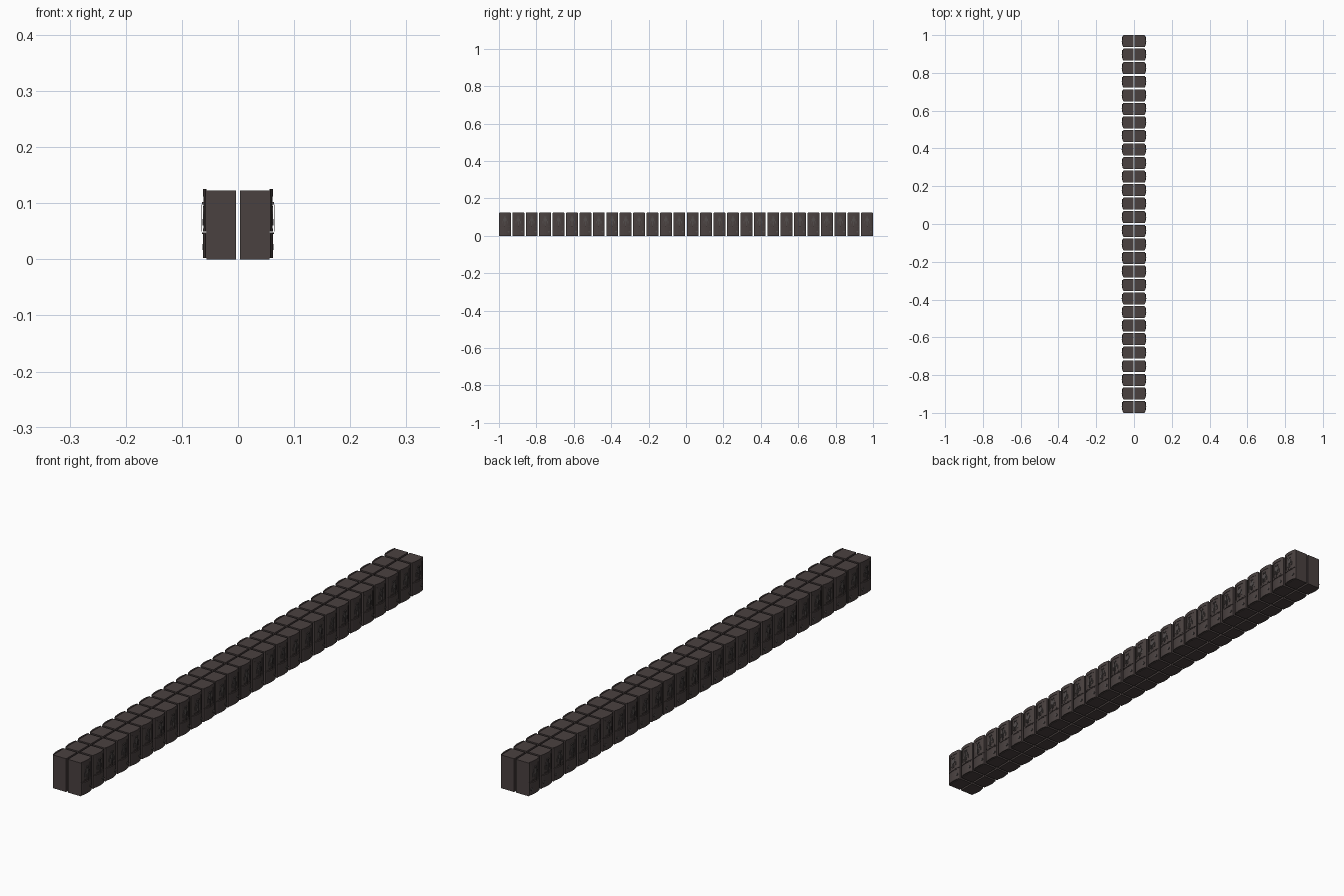
import bpy, bmesh, math
from mathutils import Vector

if "Cube" in bpy.data.objects:
    bpy.data.objects.remove(bpy.data.objects["Cube"])

COUNT, WIDTH = 28, 0.0635
PITCH = (2 - WIDTH) / (COUNT - 1)
Y0 = -1 + WIDTH / 2          # centre of the first cabinet


def material(name, c):
    m = bpy.data.materials.new(name)
    m.diffuse_color = (*c, 1)
    m.use_nodes = True
    m.node_tree.nodes["Principled BSDF"].inputs["Base Color"].default_value = m.diffuse_color
    return m


DARK = material("dark_brown", (0.068, 0.053, 0.051))
TRIM = material("trim_grey", (0.085, 0.075, 0.073))


def finish(name, bm, mat):
    """Mesh -> object, mirrored to the back row and repeated along the row."""
    bmesh.ops.recalc_face_normals(bm, faces=bm.faces)
    me = bpy.data.meshes.new(name)
    bm.to_mesh(me)
    bm.free()
    me.materials.append(mat)
    ob = bpy.data.objects.new(name, me)
    bpy.context.collection.objects.link(ob)
    mod = ob.modifiers.new("back_to_back", 'MIRROR')
    mod.use_clip = False
    mod.use_mirror_merge = False
    arr = ob.modifiers.new("row", 'ARRAY')
    arr.count = COUNT
    arr.use_relative_offset = False
    arr.use_constant_offset = True
    arr.constant_offset_displace = (0, PITCH, 0)
    return ob


def add_prism(bm, pts, z0, z1):
    """Extrude an (x, y) outline from z0 to z1."""
    face = bm.faces.new([bm.verts.new((x, Y0 + y, z0)) for x, y in pts])
    ext = bmesh.ops.extrude_face_region(bm, geom=[face])
    vs = [v for v in ext["geom"] if isinstance(v, bmesh.types.BMVert)]
    bmesh.ops.translate(bm, verts=vs, vec=(0, 0, z1 - z0))


def box(bm, x0, x1, y0, y1, z0, z1):
    add_prism(bm, [(x0, y0), (x1, y0), (x1, y1), (x0, y1)], z0, z1)


def bow(back, edge, mid, half, n=8):
    """Outline flat at the back and bowed out at the front."""
    pts = [(back, -half)]
    for i in range(n + 1):
        t = -1 + 2 * i / n
        pts.append((edge + (mid - edge) * (1 - t * t), t * half))
    return pts + [(back, half)]


def disc(bm, x, y, z, r, depth, n=12):
    ring = [bm.verts.new((x, Y0 + y + r * math.cos(a), z + r * math.sin(a)))
            for a in (2 * math.pi * i / n for i in range(n))]
    ext = bmesh.ops.extrude_face_region(bm, geom=[bm.faces.new(ring)])
    vs = [v for v in ext["geom"] if isinstance(v, bmesh.types.BMVert)]
    bmesh.ops.translate(bm, verts=vs, vec=(depth, 0, 0))


H = WIDTH / 2

# Cabinet body
bm = bmesh.new()
box(bm, 0.0035, 0.0565, -H, H, 0.0, 0.123)
finish("cabinet_body", bm, DARK)

# Lower bowed panel, with a thin shelf lip at its top
bm = bmesh.new()
add_prism(bm, bow(0.0565, 0.0575, 0.0625, 0.03), 0.002, 0.045)
add_prism(bm, bow(0.0565, 0.0575, 0.0645, 0.03), 0.045, 0.048)
finish("lower_panel", bm, DARK)

# Upper frame: top and bottom rails with slanted side posts
bm = bmesh.new()
add_prism(bm, bow(0.0565, 0.0575, 0.0625, 0.03), 0.112, 0.125)
add_prism(bm, bow(0.0565, 0.0575, 0.0625, 0.03), 0.05, 0.055)
for s in (-1, 1):
    add_prism(bm, [(0.0565, s * 0.03), (0.0575, s * 0.03),
                   (0.0608, s * 0.02), (0.0565, s * 0.02)], 0.055, 0.112)
finish("upper_frame", bm, DARK)

# Recessed display board
bm = bmesh.new()
add_prism(bm, bow(0.0565, 0.059, 0.0612, 0.02), 0.055, 0.112)
finish("display_board", bm, DARK)

# Raised ornaments on the board
bm = bmesh.new()
disc(bm, 0.06, 0, 0.085, 0.010, 0.0025)
box(bm, 0.060, 0.0635, -0.003, 0.003, 0.060, 0.072)
box(bm, 0.060, 0.0640, -0.006, 0.006, 0.098, 0.102)
for s in (-1, 1):
    box(bm, 0.059, 0.062, s * 0.012 - 0.002, s * 0.012 + 0.002, 0.066, 0.080)
finish("board_ornaments", bm, TRIM)

# Slim central pull bar standing off the front
bm = bmesh.new()
box(bm, 0.0642, 0.0652, -0.0015, 0.0015, 0.05, 0.098)
finish("pull_bar", bm, TRIM)

# Turning knob beside the lower tray
bm = bmesh.new()
disc(bm, 0.058, 0.020, 0.022, 0.005, 0.005)
finish("knob", bm, TRIM)
